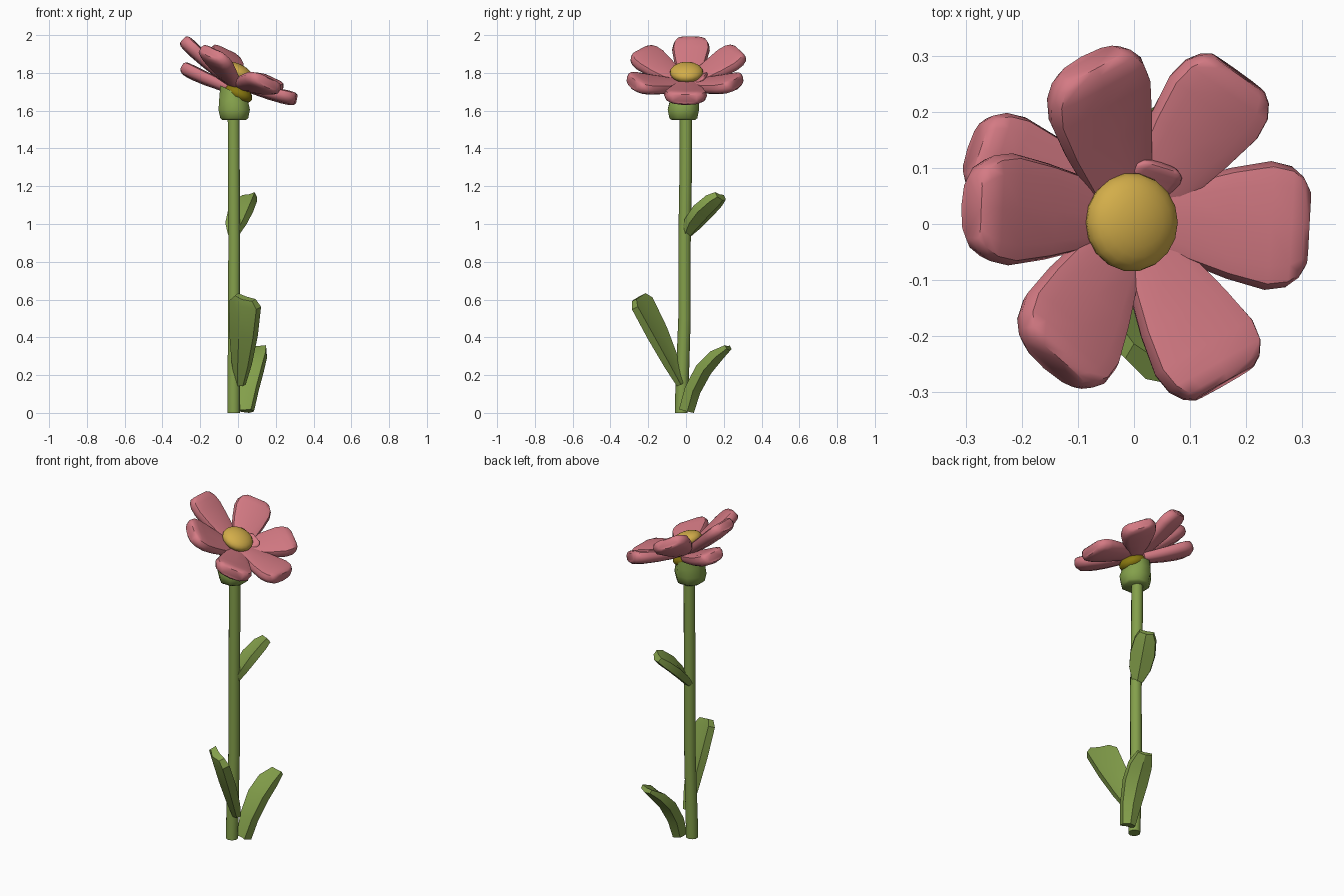
import bpy, bmesh, math
from mathutils import Vector as V, Matrix

if "Cube" in bpy.data.objects:
    bpy.data.objects.remove(bpy.data.objects["Cube"])


def material(name, rgb):
    m = bpy.data.materials.new(name)
    m.diffuse_color = (*rgb, 1)
    m.use_nodes = True
    m.node_tree.nodes["Principled BSDF"].inputs["Base Color"].default_value = m.diffuse_color
    return m


PINK = material("petal pink", (0.66, 0.195, 0.23))
GREEN = material("leaf green", (0.23, 0.35, 0.07))
YELLOW = material("pollen yellow", (0.65, 0.42, 0.068))
OLIVE = material("dark yellow", (0.25, 0.19, 0.005))


def loft(name, rings, mat, angle=40):
    """Skin a list of equal-length point rings and cap both ends."""
    bm = bmesh.new()
    rows = [[bm.verts.new(p) for p in r] for r in rings]
    n = len(rows[0])
    for a, b in zip(rows, rows[1:]):
        for i in range(n):
            j = (i + 1) % n
            bm.faces.new((a[i], a[j], b[j], b[i]))
    bm.faces.new(rows[0][::-1])
    bm.faces.new(rows[-1])
    bmesh.ops.recalc_face_normals(bm, faces=bm.faces)
    return finish(name, bm, mat, angle)


def finish(name, bm, mat, angle):
    me = bpy.data.meshes.new(name)
    bm.to_mesh(me)
    bm.free()
    me.materials.append(mat)
    ob = bpy.data.objects.new(name, me)
    bpy.context.collection.objects.link(ob)
    bpy.ops.object.select_all(action='DESELECT')
    ob.select_set(True)
    bpy.context.view_layer.objects.active = ob
    bpy.ops.object.shade_smooth_by_angle(angle=math.radians(angle))
    return ob


def tube(name, stations, sides, mat):
    """Stations are (x, y, z, radius, slope of the ring along x)."""
    rings = []
    for x, y, z, r, slope in stations:
        rings.append([V((x + r * math.cos(t), y + r * math.sin(t), z - slope * r * math.cos(t)))
                      for t in (2 * math.pi * (i + 0.5) / sides for i in range(sides))])
    return loft(name, rings, mat, 50)


def bezier(a, b, c, t):
    return a * (1 - t) ** 2 + b * 2 * t * (1 - t) + c * t * t


def blade(name, path, side, profile, section, mat, angle):
    """Sweep a section along a 3 point path; profile rows are (t, width, thickness)."""
    a, b, c = map(V, path)
    side = V(side)
    rings = []
    for t, w, th in profile:
        p = bezier(a, b, c, t)
        d = ((b - a) * (1 - t) + (c - b) * t).normalized()
        s = (side - d * side.dot(d)).normalized()
        n = d.cross(s)
        if n.z < 0:
            n = -n
        rings.append([p + s * u * w + n * v * th for u, v in section])
    return loft(name, rings, mat, angle)


# stem and flower base
tube("stem", [(-0.023, -0.025, 0, 0.034, 0), (-0.023, -0.022, 0.1, 0.035, 0),
              (-0.021, -0.008, 0.5, 0.033, 0), (-0.02, -0.008, 0.9, 0.033, 0),
              (-0.022, -0.002, 1.25, 0.033, 0), (-0.023, 0, 1.58, 0.033, 0)], 10, GREEN)
tube("flower_base", [(-0.02, -0.014, 1.55, 0.066, 0), (-0.02, -0.014, 1.56, 0.08, 0),
                     (-0.02, -0.014, 1.605, 0.09, 0), (-0.022, -0.008, 1.65, 0.084, 0.15),
                     (-0.025, -0.002, 1.70, 0.074, 0.5)], 8, GREEN)

# yellow centre and the darker underside of the flower
AXIS = V((0.42, 0, 0.9)).normalized()
for name, c, r, h, mat in (("flower_centre", (-0.004, 0.003, 1.803), 0.088, 0.046, YELLOW),
                           ("flower_underside", (0.004, -0.008, 1.69), 0.076, 0.045, OLIVE)):
    bm = bmesh.new()
    bmesh.ops.create_uvsphere(bm, u_segments=18, v_segments=12, radius=1)
    m = (Matrix.Translation(c) @ AXIS.to_track_quat('Z', 'Y').to_matrix().to_4x4()
         @ Matrix.Diagonal((r, r, h, 1)))
    bmesh.ops.transform(bm, matrix=m, verts=bm.verts)
    finish(name, bm, mat, 60)

# petals: puffy rounded section, widest near a blunt tip
ROUND = []
for i in range(12):
    t = 2 * math.pi * i / 12
    cu, sv = math.cos(t), math.sin(t)
    u = math.copysign(abs(cu) ** 0.65, cu) * 0.5
    v = math.copysign(abs(sv) ** 0.65, sv) * 0.5
    ROUND.append((u, v + 0.5 * u * u))
SHAPE = [(0, 0.44, 0.65), (0.2, 0.62, 0.8), (0.5, 0.86, 0.92), (0.75, 1, 1),
         (0.88, 0.94, 1), (0.96, 0.78, 0.92), (1, 0.6, 0.68)]
# base, tip, width
petals = {
    "petal_right": ((0.03, 0.01, 1.735), (0.308, -0.007, 1.66), 0.23),
    "petal_back_right": ((0.01, 0.03, 1.735), (0.185, 0.27, 1.745), 0.205),
    "petal_front_right": ((0.015, -0.035, 1.735), (0.16, -0.285, 1.745), 0.215),
    "petal_back": ((-0.015, 0.03, 1.745), (-0.08, 0.288, 1.908), 0.21),
    "petal_front_left": ((-0.025, -0.025, 1.745), (-0.145, -0.25, 1.908), 0.22),
    "petal_left": ((-0.03, 0.015, 1.745), (-0.29, 0.03, 1.975), 0.20),
    "petal_left_low": ((-0.03, 0.035, 1.715), (-0.285, 0.135, 1.825), 0.17),
    "petal_small": ((0.01, 0.03, 1.75), (0.05, 0.105, 1.785), 0.10),
}
for name, (a, b, w) in petals.items():
    a, b = V(a), V(b)
    mid = (a + b) / 2 - AXIS * 0.012
    th = 0.074 if w > 0.12 else 0.02
    blade(name, (a, mid, b), AXIS.cross(b - a),
          [(t, w * k, th * q) for t, k, q in SHAPE], ROUND, PINK, 50)

# leaves: folded section with a central crease and blunt tip
FOLD = [(-0.5, 0.4), (0, 0.3), (0.5, 0.4), (0.48, -0.2), (0, -0.5), (-0.48, -0.2)]
blade("leaf_front", ((0.01, -0.03, 0.15), (0.02, -0.13, 0.37), (0.035, -0.255, 0.61)),
      (0.8, -0.5, -0.1),
      [(0, 0.05, 0.045), (0.25, 0.105, 0.065), (0.6, 0.155, 0.075), (0.93, 0.175, 0.07),
       (1, 0.11, 0.055)], FOLD, GREEN, 30)
blade("leaf_back_low", ((0.045, 0.005, 0.01), (0.06, 0.065, 0.25), (0.11, 0.225, 0.345)),
      (0.9, -0.35, 0),
      [(0, 0.075, 0.08), (0.25, 0.11, 0.08), (0.55, 0.135, 0.08), (0.8, 0.13, 0.07),
       (1, 0.085, 0.035)], FOLD, GREEN, 30)
blade("leaf_back_high", ((-0.02, 0.005, 0.945), (0.005, 0.075, 1.06), (0.065, 0.185, 1.145)),
      (-0.8, 0.55, -0.2),
      [(0, 0.06, 0.045), (0.25, 0.12, 0.065), (0.55, 0.14, 0.075), (0.85, 0.12, 0.07),
       (1, 0.08, 0.05)], FOLD, GREEN, 30)
